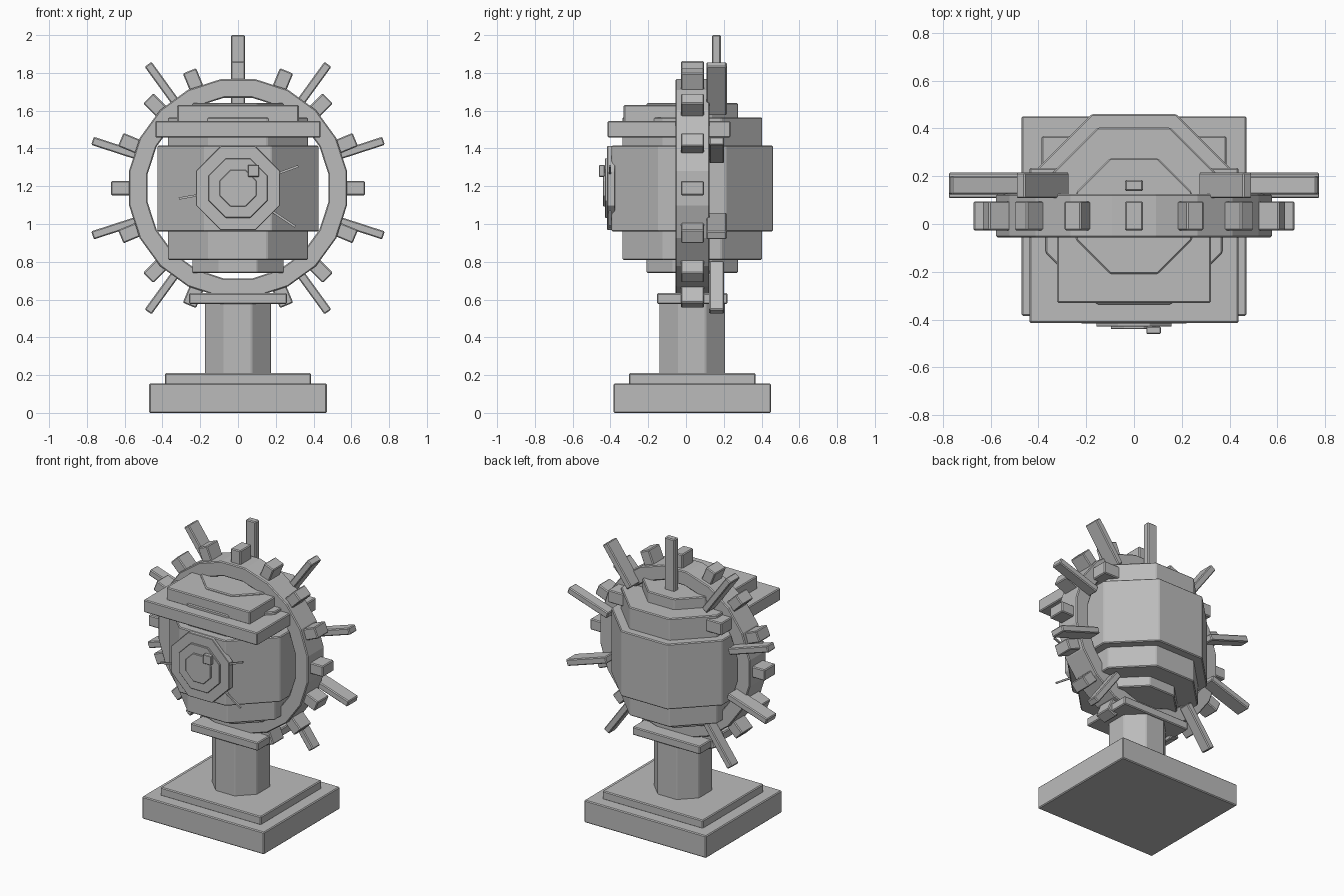
import bpy, math
from mathutils import Matrix, Vector

if "Cube" in bpy.data.objects:
    bpy.data.objects.remove(bpy.data.objects["Cube"])

CY = 0.033            # depth centre of column, body and base
CZ = 1.19             # height of the wheel and dial axis

grey = bpy.data.materials.new("stone_grey")
grey.diffuse_color = (0.5, 0.5, 0.5, 1)
grey.use_nodes = True
grey.node_tree.nodes["Principled BSDF"].inputs["Base Color"].default_value = grey.diffuse_color


def finish(name, bevel):
    ob = bpy.context.object
    ob.name = name
    ob.data.materials.append(grey)
    if bevel:
        m = ob.modifiers.new("edge_bevel", 'BEVEL')
        m.width, m.segments, m.limit_method = bevel, 1, 'ANGLE'
        m.angle_limit = math.radians(40)
    return ob


def box(name, x, y, z, bevel=0.006):
    """Box from (min, max) pairs."""
    bpy.ops.mesh.primitive_cube_add(size=1)
    ob = finish(name, bevel)
    size = [b - a for a, b in (x, y, z)]
    mid = [(a + b) / 2 for a, b in (x, y, z)]
    ob.data.transform(Matrix.Translation(mid) @ Matrix.Diagonal(size + [1]))
    return ob


def prism(name, apothem, lo, hi, sides=8, along_y=False, bevel=0.006):
    """Regular prism with flats facing the axes, upright or along y."""
    bpy.ops.mesh.primitive_cylinder_add(
        vertices=sides, radius=apothem / math.cos(math.pi / sides), depth=hi - lo)
    ob = finish(name, bevel)
    mat = Matrix.Rotation(math.pi / sides, 4, 'Z')
    if along_y:
        mat = Matrix.Translation((0, (lo + hi) / 2, CZ)) @ Matrix.Rotation(math.pi / 2, 4, 'X') @ mat
    else:
        mat = Matrix.Translation((0, CY, (lo + hi) / 2)) @ mat
    ob.data.transform(mat)
    return ob


def radial(name, angle, r0, r1, width, y, bevel=0.006):
    """Bar pointing outwards from the wheel axis."""
    ob = box(name, (r0, r1), y, (-width / 2, width / 2), bevel)
    ob.data.transform(Matrix.Translation((0, 0, CZ)) @ Matrix.Rotation(-math.radians(angle), 4, 'Y'))
    return ob


# Stepped base, column and collar
box("base", (-0.47, 0.47), (CY - 0.418, CY + 0.418), (0, 0.155))
box("plinth", (-0.387, 0.387), (CY - 0.335, CY + 0.335), (0.15, 0.21))
prism("column", 0.174, 0.2, 0.6)
box("collar", (-0.26, 0.26), (CY - 0.187, CY + 0.187), (0.577, 0.634))

# Tiered octagonal body
for name, apothem, lo, hi in (
        ("body_bottom", 0.242, 0.74, 0.83), ("body_lower", 0.37, 0.81, 0.97),
        ("body_main", 0.427, 0.96, 1.415), ("body_upper", 0.37, 1.40, 1.565),
        ("body_top", 0.242, 1.55, 1.64)):
    prism(name, apothem, lo, hi)

# Hood plates over the front
box("hood", (-0.438, 0.438), (-0.415, 0.235), (1.458, 1.545))
box("hood_top", (-0.322, 0.322), (-0.33, 0.11), (1.54, 1.63))

# Wheel rim: a faceted square-section ring
N = 20
section = [(0.478, -0.056), (0.577, -0.056), (0.577, 0.125), (0.478, 0.125)]
verts, faces = [], []
for i in range(N):
    a = 2 * math.pi * (i + 0.5) / N
    for r, y in section:
        r /= math.cos(math.pi / N)
        verts.append((r * math.cos(a), y, CZ + r * math.sin(a)))
    for k in range(4):
        j, n = (i + 1) % N, (k + 1) % 4
        faces.append((i * 4 + k, i * 4 + n, j * 4 + n, j * 4 + k))
mesh = bpy.data.meshes.new("wheel_rim")
mesh.from_pydata(verts, [], faces)
rim = bpy.data.objects.new("wheel_rim", mesh)
bpy.context.collection.objects.link(rim)
bpy.context.view_layer.objects.active = rim
finish("wheel_rim", 0.006)

# Teeth around the rim
for i in range(16):
    radial("tooth", i * 22.5, 0.54, 0.672, 0.076, (-0.027, 0.095))

# Long rays behind the rim, alternating wide and narrow
radial("ray_top", 90, 0.42, 0.81, 0.076, (0.138, 0.184))
for i, depth in enumerate((0.108, 0.078, 0.108, 0.078), 1):
    for a in (90 - 36 * i, 90 + 36 * i):
        radial("ray", a, 0.49, 0.81, 0.045, (0.162 - depth / 2, 0.162 + depth / 2))

# Stepped dial on the front with a small knob
for name, apothem, front in (("dial_outer", 0.222, -0.417),
                             ("dial_middle", 0.157, -0.43), ("dial_inner", 0.097, -0.44)):
    prism(name, apothem, front, -0.375, along_y=True, bevel=0.003)
box("dial_knob", (0.052, 0.112), (-0.46, -0.43), (1.25, 1.312), 0.003)

# Thin rods reaching out from the dial
for angle, r1 in ((20, 0.34), (-34, 0.365), (190, 0.318)):
    radial("dial_rod", angle, 0.15, r1, 0.012, (-0.408, -0.396), 0)
